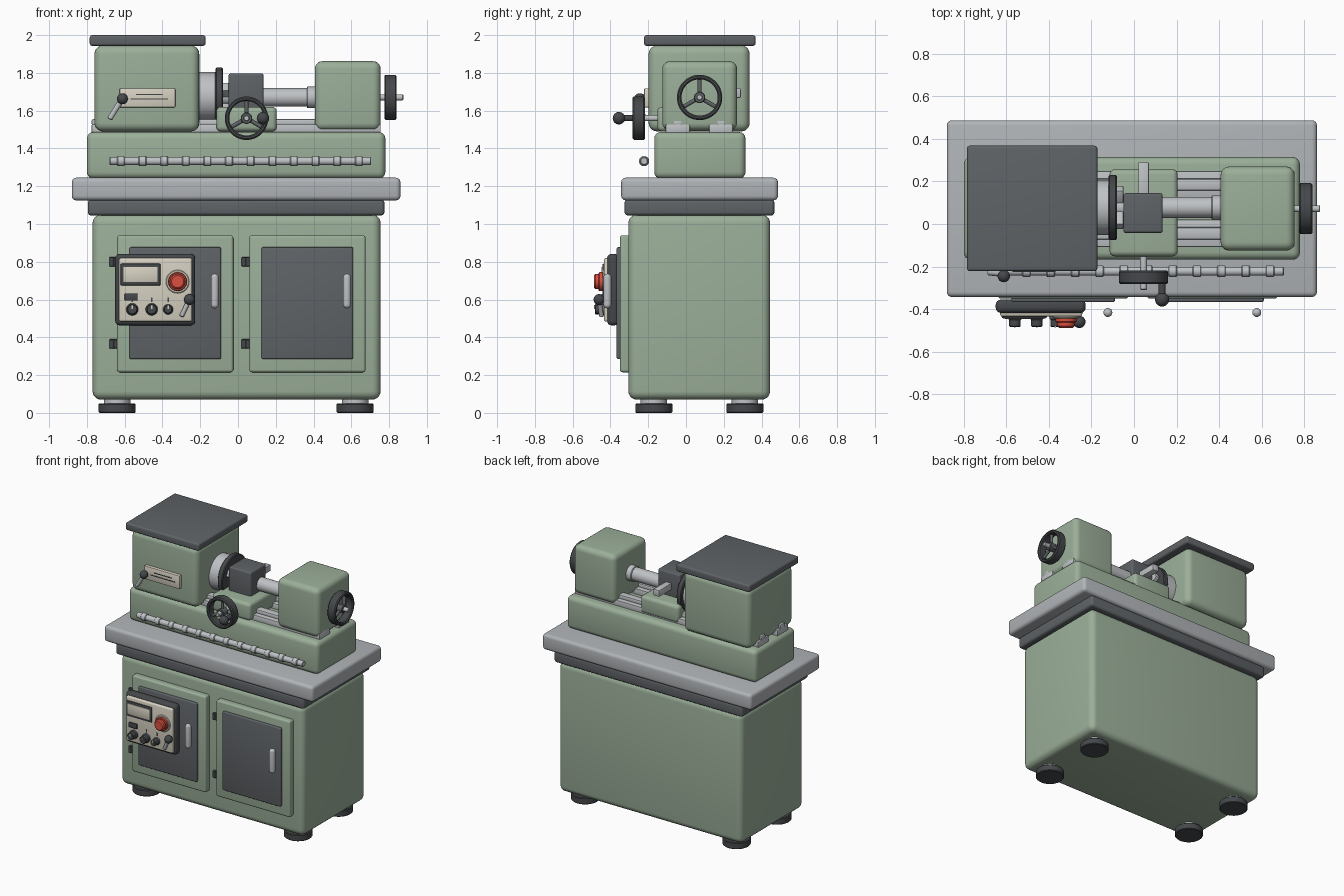
import bpy, bmesh, math
from mathutils import Vector

if "Cube" in bpy.data.objects:
    bpy.data.objects.remove(bpy.data.objects["Cube"])


def mat(name, rgb):
    m = bpy.data.materials.new(name)
    m.diffuse_color = (*rgb, 1)
    m.use_nodes = True
    m.node_tree.nodes["Principled BSDF"].inputs["Base Color"].default_value = m.diffuse_color
    return m


GREEN = mat("green_paint", (0.33, 0.43, 0.32))
DARK = mat("dark_grey", (0.115, 0.125, 0.135))
BLACK = mat("black_rubber", (0.06, 0.065, 0.07))
STEEL = mat("steel", (0.52, 0.54, 0.56))
TRAY = mat("tray_grey", (0.44, 0.46, 0.48))
CREAM = mat("cream", (0.68, 0.64, 0.54))
RED = mat("red", (0.7, 0.08, 0.05))


def finish(bm, name, m):
    me = bpy.data.meshes.new(name)
    bmesh.ops.recalc_face_normals(bm, faces=bm.faces)
    bm.to_mesh(me)
    bm.free()
    me.materials.append(m)
    ob = bpy.data.objects.new(name, me)
    bpy.context.collection.objects.link(ob)
    return ob


def box(name, x, y, z, m, bev=0.01, seg=4):
    """Rounded box from (min, max) pairs."""
    bm = bmesh.new()
    bmesh.ops.create_cube(bm, size=1)
    for v in bm.verts:
        v.co = Vector([(r[0] + r[1]) / 2 + c * (r[1] - r[0]) for r, c in zip((x, y, z), v.co)])
    if bev:
        bmesh.ops.bevel(bm, geom=bm.edges[:], offset=bev, segments=seg, profile=0.5, affect='EDGES')
    return finish(bm, name, m)


def lathe(name, p, d, profile, m, n=32):
    """Revolve (radius, distance) points around direction d from point p; closes onto the axis."""
    q = Vector((0, 0, 1)).rotation_difference(Vector(d).normalized())
    bm = bmesh.new()
    rings = []
    for r, h in profile:
        if r < 1e-6:
            rings.append([bm.verts.new(Vector(p) + q @ Vector((0, 0, h)))])
        else:
            rings.append([bm.verts.new(Vector(p) + q @ Vector((r * math.cos(2 * math.pi * i / n),
                          r * math.sin(2 * math.pi * i / n), h))) for i in range(n)])
    for a, b in zip(rings, rings[1:]):
        for i in range(n):
            j = (i + 1) % n
            f = [a[i % len(a)], a[j % len(a)], b[j % len(b)], b[i % len(b)]]
            bm.faces.new(list(dict.fromkeys(f)))
    bmesh.ops.remove_doubles(bm, verts=bm.verts, dist=1e-6)
    return finish(bm, name, m)


def rod(name, a, b, r, m, bev=0.004, n=32):
    d = Vector(b) - Vector(a)
    L = d.length
    return lathe(name, a, d, [(0, 0), (r - bev, 0), (r, bev), (r, L - bev), (r - bev, L), (0, L)], m, n)


def capsule(name, a, b, r, m, n=20):
    d = Vector(b) - Vector(a)
    arc = [(r * math.cos(t * math.pi / 12), r * math.sin(t * math.pi / 12)) for t in range(7)]
    prof = [(c, r - s) for c, s in arc[::-1]] + [(c, d.length - r + s) for c, s in arc]
    return lathe(name, a, d, prof, m, n)


def ball(name, p, r, m):
    p = Vector(p)
    return capsule(name, p - Vector((0, 0, r)), p + Vector((0, 0, r)), r, m, 24)


def handwheel(name, c, axis, r, depth, hub):
    """Rim, three spokes and hub around an axis; hub is the (start, end) distance along it."""
    h, ri, b = depth / 2, r - 0.024, 0.007
    c, axis = Vector(c), Vector(axis)
    lathe(name + "_rim", c, axis, [(r - b, -h), (r, b - h), (r, h - b), (r - b, h), (ri + b, h),
          (ri, h - b), (ri, b - h), (ri + b, -h), (r - b, -h)], BLACK, 48)
    side = Vector((0, 0, 1)).cross(axis)
    for k in range(3):
        t = math.pi / 2 + k * 2 * math.pi / 3
        rod(f"{name}_spoke_{k}", c, c + (side * math.cos(t) + Vector((0, 0, 1)) * math.sin(t)) * (r - 0.01),
            0.011, DARK, n=12)
    rod(name + "_hub", c - axis * h * 0.9, c + axis * h * 0.9, 0.03, DARK)
    rod(name + "_shaft", c + axis * hub[0], c + axis * hub[1], 0.016, STEEL)


# Cabinet, feet and tray
box("cabinet", (-0.77, 0.755), (-0.305, 0.445), (0.07, 1.05), GREEN, 0.045, 5)
box("cabinet_top_band", (-0.795, 0.775), (-0.325, 0.468), (1.045, 1.13), DARK, 0.018)
box("chip_tray", (-0.88, 0.86), (-0.343, 0.487), (1.125, 1.245), TRAY, 0.024)
for i, x in enumerate((-0.64, 0.62)):
    for j, y in enumerate((-0.17, 0.312)):
        rod(f"foot_{i}{j}", (x, y, 0), (x, y, 0.05), 0.098, BLACK, 0.005)
        rod(f"foot_stem_{i}{j}", (x, y, 0.045), (x, y, 0.1), 0.07, STEEL)

# Doors with inset panels, handles and hinges
for side, x in (("left", -0.64), ("right", 0.06)):
    box(side + "_door", (x, x + 0.615), (-0.35, -0.29), (0.215, 0.94), GREEN, 0.014)
    box(side + "_door_panel", (x + 0.065, x + 0.55), (-0.367, -0.34), (0.285, 0.877), DARK, 0.008, 3)
    capsule(side + "_door_handle", (x + 0.517, -0.416, 0.553), (x + 0.517, -0.416, 0.737), 0.021, STEEL)
    for k, z in enumerate((0.365, 0.8)):
        for s, dx in enumerate((-0.028, -0.007)):
            rod(f"{side}_hinge_{k}{s}", (x + dx, -0.325, z - 0.025), (x + dx, -0.325, z + 0.025),
                0.013, BLACK, 0.003, 16)

# Control panel
box("control_box", (-0.65, -0.227), (-0.418, -0.355), (0.463, 0.842), BLACK, 0.025)
box("control_face", (-0.63, -0.243), (-0.435, -0.40), (0.483, 0.82), CREAM, 0.012, 3)
box("display_frame", (-0.622, -0.41), (-0.443, -0.42), (0.675, 0.79), BLACK, 0.006, 2)
box("display_screen", (-0.607, -0.425), (-0.447, -0.43), (0.692, 0.773), CREAM, 0.003, 2)
box("rocker_switch", (-0.6, -0.532), (-0.447, -0.42), (0.595, 0.632), BLACK, 0.004, 2)
for i, (x, r) in enumerate(((-0.56, 0.032), (-0.457, 0.032), (-0.37, 0.027))):
    rod(f"knob_base_{i}", (x, -0.425, 0.548), (x, -0.45, 0.548), r, DARK)
    rod(f"knob_{i}", (x, -0.445, 0.548), (x, -0.483, 0.548), r * 0.85, BLACK)
    box(f"knob_mark_{i}", (x - 0.004, x + 0.004), (-0.438, -0.43), (0.587, 0.61), BLACK, 0)
    box(f"knob_pointer_{i}", (x - 0.004, x + 0.004), (-0.486, -0.48), (0.55, 0.57), CREAM, 0)
rod("stop_button_collar", (-0.32, -0.425, 0.695), (-0.32, -0.443, 0.695), 0.062, CREAM)
rod("stop_button_stem", (-0.32, -0.435, 0.695), (-0.32, -0.462, 0.695), 0.05, RED)
rod("stop_button", (-0.32, -0.455, 0.695), (-0.32, -0.488, 0.695), 0.04, RED, 0.008)
rod("panel_lever", (-0.257, -0.46, 0.6), (-0.3, -0.447, 0.51), 0.012, STEEL)
ball("panel_lever_ball", (-0.257, -0.46, 0.6), 0.029, BLACK)

# Bed and rails
box("bed", (-0.8, 0.78), (-0.168, 0.315), (1.24, 1.487), GREEN, 0.035)
for i, (y0, y1) in enumerate(((-0.108, 0.02), (0.122, 0.248))):
    box(f"rail_base_{i}", (-0.775, 0.755), (y0, y1), (1.48, 1.527), STEEL, 0.005, 2)
    box(f"rail_top_{i}", (-0.775, 0.755), (y0 + 0.035, y1 - 0.035), (1.52, 1.555), STEEL, 0.01, 2)

# Lead screw
rod("lead_screw", (-0.68, -0.222, 1.333), (0.705, -0.222, 1.333), 0.021, STEEL)
for i in range(12):
    x = -0.62 + i * 0.1145
    rod(f"lead_screw_collar_{i}", (x - 0.02, -0.222, 1.333), (x + 0.02, -0.222, 1.333), 0.027, STEEL)

# Headstock with lid, plate and lever
box("headstock", (-0.76, -0.205), (-0.198, 0.337), (1.49, 1.945), GREEN, 0.045, 5)
box("headstock_lid", (-0.785, -0.172), (-0.222, 0.368), (1.943, 2.0), DARK, 0.014)
box("headstock_plate", (-0.627, -0.332), (-0.222, -0.19), (1.617, 1.718), CREAM, 0.006, 2)
for i, (z, w) in enumerate(((1.685, 0.07), (1.662, 0.1))):
    box(f"plate_line_{i}", (-0.47 - w, -0.47 + w), (-0.225, -0.22), (z - 0.003, z + 0.003), BLACK, 0)
rod("headstock_lever", (-0.612, -0.235, 1.665), (-0.68, -0.228, 1.555), 0.014, STEEL)
ball("headstock_lever_ball", (-0.612, -0.245, 1.663), 0.029, BLACK)

# Chuck with three jaws on the spindle axis
AY, AZ = 0.078, 1.675
rod("chuck_body", (-0.23, AY, AZ), (-0.115, AY, AZ), 0.13, STEEL, 0.006, 48)
rod("chuck_plate", (-0.12, AY, AZ), (-0.08, AY, AZ), 0.153, BLACK, 0.006, 48)
for i in range(3):
    t = math.pi / 2 + i * 2 * math.pi / 3
    jaw = box(f"chuck_jaw_{i}", (-0.09, -0.05), (-0.025, 0.025), (0.03, 0.105), STEEL, 0.005, 2)
    jaw.location = (0, AY, AZ)
    jaw.rotation_euler.x = t - math.pi / 6
rod("workpiece", (-0.09, AY, AZ), (0.0, AY, AZ), 0.045, STEEL)

# Carriage, tool post and carriage handwheel
box("carriage", (-0.115, 0.205), (-0.152, 0.257), (1.49, 1.62), GREEN, 0.025)
box("tool_post", (-0.05, 0.135), (-0.042, 0.145), (1.6, 1.797), DARK, 0.012)
box("tool_bar", (0.02, 0.07), (0.1, 0.29), (1.668, 1.718), STEEL, 0.006, 2)
handwheel("carriage_wheel", (0.045, -0.25, 1.56), (0, -1, 0), 0.115, 0.065, (-0.11, 0.06))
rod("wheel_handle", (0.132, -0.26, 1.56), (0.132, -0.35, 1.56), 0.016, BLACK)
ball("wheel_handle_ball", (0.132, -0.355, 1.56), 0.033, BLACK)

# Tailstock, quill and tailstock handwheel
box("tailstock", (0.407, 0.755), (-0.125, 0.27), (1.495, 1.862), GREEN, 0.04, 5)
rod("quill", (0.12, AY, 1.67), (0.42, AY, 1.67), 0.049, STEEL)
rod("quill_collar", (0.365, AY, 1.67), (0.42, AY, 1.67), 0.057, STEEL)
handwheel("tailstock_wheel", (0.807, 0.072, 1.67), (1, 0, 0), 0.12, 0.065, (-0.07, 0.068))

# Smooth shading with sharp edges kept
bpy.ops.object.select_all(action='SELECT')
bpy.context.view_layer.objects.active = bpy.data.objects["cabinet"]
bpy.ops.object.shade_smooth_by_angle(angle=math.radians(35))
